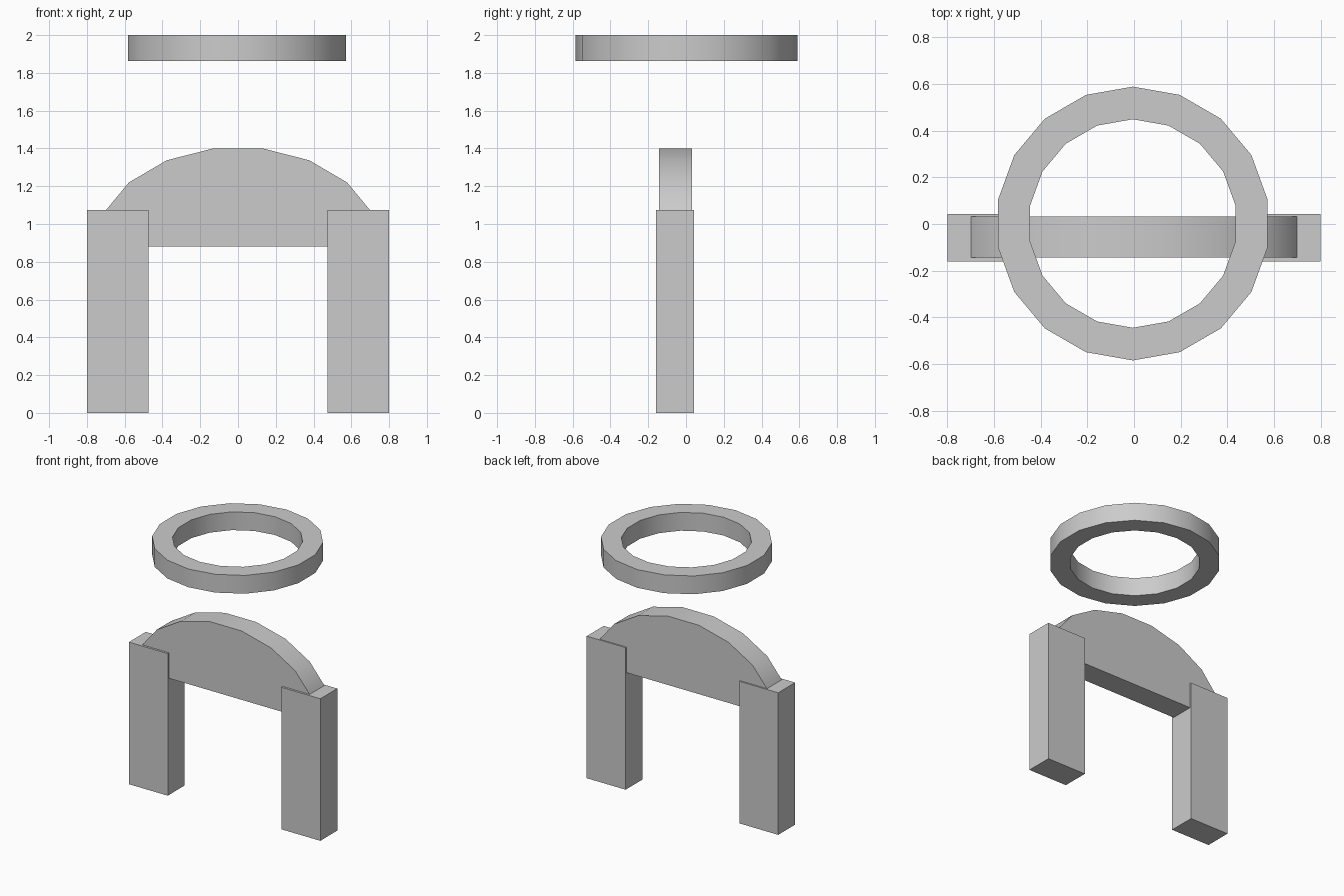
import bpy, bmesh
from math import cos, sin, radians

if "Cube" in bpy.data.objects:
    bpy.data.objects.remove(bpy.data.objects["Cube"])


def make_object(name, bm):
    bmesh.ops.recalc_face_normals(bm, faces=bm.faces)
    mesh = bpy.data.meshes.new(name)
    bm.to_mesh(mesh)
    bm.free()
    obj = bpy.data.objects.new(name, mesh)
    bpy.context.collection.objects.link(obj)
    return obj


def smooth(obj):
    bpy.ops.object.select_all(action='DESELECT')
    obj.select_set(True)
    bpy.context.view_layer.objects.active = obj
    bpy.ops.object.shade_smooth_by_angle(angle=radians(32))


def box(name, x0, x1, y0, y1, z0, z1):
    bm = bmesh.new()
    bmesh.ops.create_cube(bm, size=1)
    bmesh.ops.scale(bm, vec=(x1 - x0, y1 - y0, z1 - z0), verts=bm.verts)
    bmesh.ops.translate(bm, vec=((x0 + x1) / 2, (y0 + y1) / 2, (z0 + z1) / 2), verts=bm.verts)
    return make_object(name, bm)


# Two upright pillars
box("left_pillar", -0.80, -0.475, -0.16, 0.042, 0, 1.073)
box("right_pillar", 0.475, 0.80, -0.16, 0.042, 0, 1.073)

# Half-ellipse arch slab, ends buried in the pillars
bm = bmesh.new()
profile = [bm.verts.new((0.755 * cos(radians(a)), -0.144, 0.88 + 0.528 * sin(radians(a))))
           for a in range(0, 181, 20)]
face = bm.faces.new(profile)
ext = bmesh.ops.extrude_face_region(bm, geom=[face], use_keep_orig=True)
moved = [v for v in ext["geom"] if isinstance(v, bmesh.types.BMVert)]
bmesh.ops.translate(bm, vec=(0, 0.176, 0), verts=moved)
smooth(make_object("arch_slab", bm))

# Floating 18-sided ring
SIDES = 18
bm = bmesh.new()
section = [(0.587, 1.862), (0.587, 2.0), (0.447, 2.0), (0.447, 1.862)]
rows = []
for i in range(SIDES):
    a = radians(90 + i * 360 / SIDES)
    rows.append([bm.verts.new((r * cos(a) - 0.005, r * sin(a) + 0.002, z)) for r, z in section])
for i in range(SIDES):
    p, q = rows[i], rows[(i + 1) % SIDES]
    for j in range(4):
        k = (j + 1) % 4
        bm.faces.new((p[j], q[j], q[k], p[k]))
smooth(make_object("floating_ring", bm))
